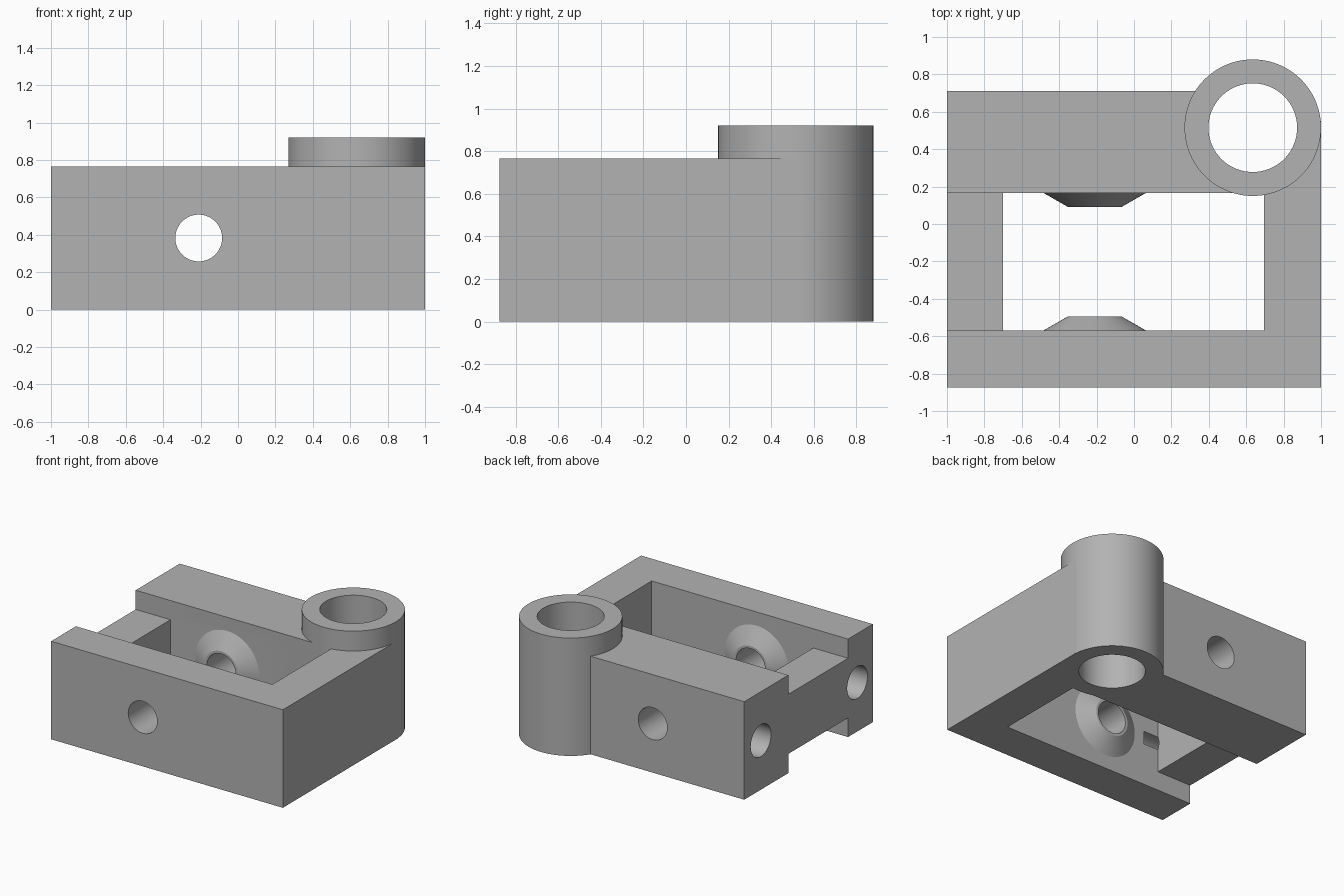
import bpy, bmesh, math
from mathutils import Matrix

old = bpy.data.objects.get("Cube")
if old:
    bpy.data.objects.remove(old, do_unlink=True)

grey = bpy.data.materials.new("plain grey")
grey.use_nodes = True
colour = (0.45, 0.45, 0.45, 1)
grey.diffuse_color = colour
grey.node_tree.nodes["Principled BSDF"].inputs["Base Color"].default_value = colour


def finish(name, bm):
    bmesh.ops.recalc_face_normals(bm, faces=bm.faces)
    mesh = bpy.data.meshes.new(name)
    bm.to_mesh(mesh)
    bm.free()
    mesh.materials.append(grey)
    obj = bpy.data.objects.new(name, mesh)
    bpy.context.collection.objects.link(obj)
    return obj


def extrude(name, outline, z0, z1):
    bm = bmesh.new()
    face = bm.faces.new([bm.verts.new((x, y, z0)) for x, y in outline])
    new = bmesh.ops.extrude_face_region(bm, geom=[face])["geom"]
    bmesh.ops.translate(bm, vec=(0, 0, z1 - z0),
                        verts=[v for v in new if isinstance(v, bmesh.types.BMVert)])
    return finish(name, bm)


def cylinder(name, centre, r1, r2, depth, axis="Z", angle=0):
    bm = bmesh.new()
    turn = Matrix.Rotation(angle, 4, axis)
    bmesh.ops.create_cone(bm, cap_ends=True, segments=96, radius1=r1, radius2=r2,
                          depth=depth, matrix=Matrix.Translation(centre) @ turn)
    return finish(name, bm)


def combine(target, other, operation):
    mod = target.modifiers.new(operation, "BOOLEAN")
    mod.operation = operation
    mod.solver = "EXACT"
    mod.object = other
    bpy.context.view_layer.objects.active = target
    bpy.ops.object.modifier_apply(modifier=mod.name)
    bpy.data.objects.remove(other, do_unlink=True)


back_in, front_in = 0.167, -0.57
mid_z, bolt_x, bolt_r = 0.383, -0.21, 0.125
quarter = math.pi / 2
sleeve = (0.635, 0.515)

# U-shaped frame: front rail, right wall and back rail
frame = extrude("bracket_frame", [
    (-1, -0.875), (1, -0.875), (1, 0.55), (0.64, 0.55), (0.64, 0.71), (-1, 0.71),
    (-1, back_in), (0.695, back_in), (0.695, front_in), (-1, front_in)], 0, 0.765)

# Lower bridge closing the open end
combine(frame, extrude("end_bridge", [
    (-1, front_in - 0.03), (-0.7, front_in - 0.03),
    (-0.7, back_in + 0.03), (-1, back_in + 0.03)], 0.15, 0.615), "UNION")

# Upright sleeve at the back corner
combine(frame, cylinder("sleeve", (*sleeve, 0.46), 0.365, 0.365, 0.92), "UNION")

# Tapered bosses on the inner faces of both rails, sunk slightly into them
for wall, side in ((front_in, 1), (back_in, -1)):
    combine(frame, cylinder("boss", (bolt_x, wall + side * 0.0275, mid_z),
                            0.31, 0.145, 0.095, "X", -side * quarter), "UNION")

# Sleeve bore, cross bolt hole and blind holes in the rail ends
combine(frame, cylinder("bore", (*sleeve, 0.46), 0.237, 0.237, 2), "DIFFERENCE")
combine(frame, cylinder("bolt_hole", (bolt_x, 0, mid_z), bolt_r, bolt_r, 3, "X", quarter),
        "DIFFERENCE")
for y in (-0.684, 0.505):
    combine(frame, cylinder("end_hole", (-0.885, y, mid_z), bolt_r, bolt_r, 0.63, "Y", quarter),
            "DIFFERENCE")

# Smooth the round surfaces and keep the edges sharp
bpy.ops.object.select_all(action="DESELECT")
frame.select_set(True)
bpy.context.view_layer.objects.active = frame
bpy.ops.object.shade_smooth_by_angle(angle=math.radians(25))
